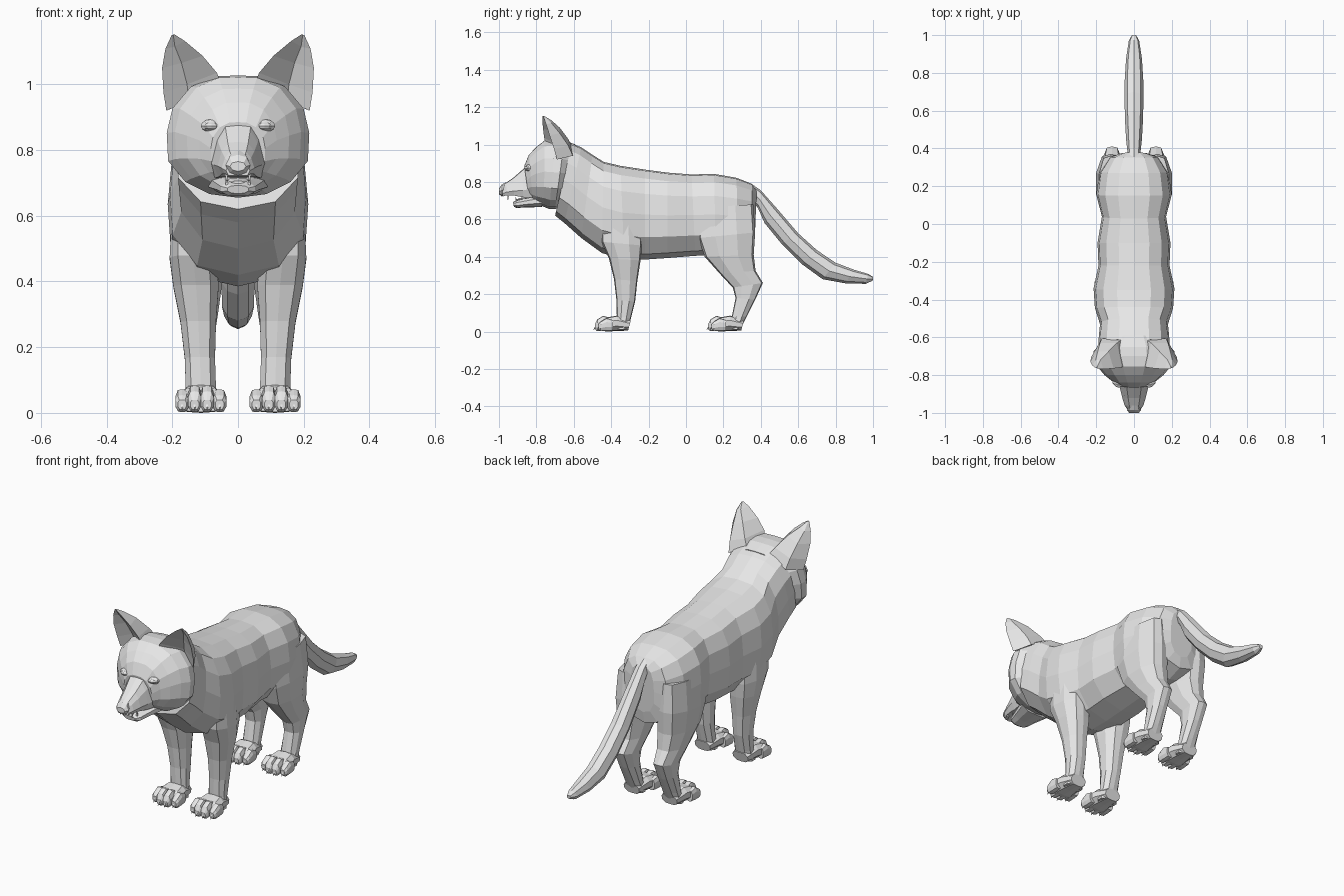
import bpy, bmesh
from mathutils import Vector

fur = bpy.data.materials.new("grey_fur")
fur.diffuse_color = (0.8, 0.8, 0.8, 1)

# Half cross-sections: (width fraction, position from first edge to second edge)
BODY = [(0, 0), (.42, .015), (.76, .1), (.95, .27), (1, .5), (.96, .75), (.6, .94), (0, 1)]
SKULL = [(0, 0), (.3, .005), (.66, .09), (.92, .27), (1, .47), (.98, .7), (.74, .87), (.4, .97), (0, 1)]
LIMB = [(0, 0), (.65, .04), (1, .3), (1, .68), (.6, .96), (0, 1)]
SNOUT = [(0, 0), (.5, .03), (.8, .3), (1, .75), (.8, 1), (0, 1)]
TAIL = [(0, 0), (.7, .12), (1, .5), (.65, .85), (0, 1)]


def finish(name, bm, mirror):
    bmesh.ops.recalc_face_normals(bm, faces=bm.faces)
    me = bpy.data.meshes.new(name)
    bm.to_mesh(me)
    bm.free()
    me.materials.append(fur)
    ob = bpy.data.objects.new(name, me)
    bpy.context.collection.objects.link(ob)
    if mirror:
        ob.modifiers.new("mirror", 'MIRROR').use_mirror_merge = False
    return ob


def skin(bm, rings):
    """Join equal-length rings of points into a capped tube."""
    vs = [[bm.verts.new(p) for p in r] for r in rings]
    n = len(vs[0])
    for a, b in zip(vs, vs[1:]):
        for i in range(n):
            j = (i + 1) % n
            bm.faces.new((a[i], a[j], b[j], b[i]))
    bm.faces.new(vs[0])
    bm.faces.new(vs[-1])


def section(ring, half, xc):
    """Ring = first edge y,z, second edge y,z, half width, optional centre x."""
    y1, z1, y2, z2, w = ring[:5]
    c = ring[5] if len(ring) > 5 else xc
    full = half + [(-f, t) for f, t in half[-2:0:-1]]
    return [(c + f * w, y1 + (y2 - y1) * t, z1 + (z2 - z1) * t) for f, t in full]


def loft(name, rings, half, xc=0, mirror=False):
    bm = bmesh.new()
    skin(bm, [section(r, half, xc) for r in rings])
    return finish(name, bm, mirror)


def cones(name, spikes, mirror=True):
    """Small four-sided spikes: base centre, tip, base radius."""
    bm = bmesh.new()
    for base, tip, r in spikes:
        b, t = Vector(base), Vector(tip)
        u = (t - b).orthogonal().normalized()
        v = (t - b).normalized().cross(u)
        skin(bm, [[b + u * r, b + v * r, b - u * r, b - v * r],
                  [t + d * .001 for d in (u, v, -u, -v)]])
    return finish(name, bm, mirror)


def blob(name, centre, scale, mirror=True):
    bm = bmesh.new()
    bmesh.ops.create_uvsphere(bm, u_segments=10, v_segments=6, radius=1)
    for v in bm.verts:
        v.co = Vector(centre) + Vector(a * b for a, b in zip(v.co, scale))
    return finish(name, bm, mirror)


# Torso and neck
loft("torso", [
    (.378, .755, .368, .50, .07), (.352, .79, .358, .44, .13), (.27, .822, .28, .41, .183),
    (.15, .843, .16, .41, .2), (.03, .84, .05, .405, .17), (-.1, .85, -.1, .393, .193),
    (-.22, .866, -.22, .385, .188), (-.35, .886, -.33, .385, .214), (-.44, .907, -.45, .42, .207),
    (-.50, .945, -.56, .50, .18), (-.56, .985, -.65, .58, .187), (-.61, 1.005, -.70, .62, .19)], BODY)

# Head
loft("skull", [
    (-.59, 1.0, -.66, .67, .165), (-.65, 1.022, -.70, .655, .215), (-.70, 1.027, -.73, .655, .217),
    (-.755, 1.022, -.76, .667, .192), (-.80, .987, -.80, .683, .156),
    (-.84, .945, -.82, .70, .118), (-.865, .885, -.84, .715, .083)], SKULL)
loft("muzzle", [
    (-.82, .915, -.82, .715, .088), (-.875, .865, -.87, .718, .074), (-.92, .825, -.92, .727, .062),
    (-.96, .797, -.96, .728, .05), (-.982, .782, -.98, .722, .036)], SNOUT)
loft("nose", [
    (-.96, .80, -.965, .735, .03), (-.985, .786, -.985, .722, .038), (-1.0, .765, -1.0, .735, .025)], TAIL)
loft("lower_jaw", [
    (-.77, .735, -.77, .665, .09), (-.86, .712, -.86, .664, .064),
    (-.905, .702, -.905, .66, .052), (-.925, .692, -.92, .668, .032)], LIMB)
loft("tongue", [(-.82, .715, -.82, .70, .04), (-.88, .716, -.88, .70, .034), (-.912, .706, -.912, .698, .02)], TAIL)
cones("teeth", [((.036, -.95, .732), (.034, -.952, .70), .007),
                ((.034, -.908, .695), (.036, -.912, .724), .006)])

# Eyes with lids
blob("eyelid", (.081, -.838, .874), (.034, .02, .02))
blob("eyeball", (.081, -.846, .873), (.024, .02, .013))

# Ears: cupped rings of inner edge, two back points, outer edge, hollow
bm = bmesh.new()
skin(bm, [
    [(.05, -.75, 1.0), (.07, -.615, 1.0), (.17, -.605, .94), (.218, -.69, .92), (.15, -.66, .95)],
    [(.064, -.758, 1.035), (.09, -.63, 1.03), (.18, -.63, .995), (.227, -.705, .975), (.155, -.68, 1.0)],
    [(.108, -.765, 1.087), (.135, -.675, 1.09), (.192, -.675, 1.06), (.231, -.73, 1.05), (.172, -.71, 1.065)],
    [(.162, -.768, 1.132), (.178, -.72, 1.13), (.203, -.72, 1.115), (.221, -.748, 1.108), (.192, -.74, 1.115)],
    [(.193, -.766, 1.152), (.195, -.757, 1.152), (.199, -.757, 1.151), (.202, -.763, 1.15), (.197, -.762, 1.15)]])
finish("ear", bm, True)

# Legs: front edge, back edge, half width, centre x
loft("front_leg", [
    (-.46, .64, -.24, .64, .06, .14), (-.452, .48, -.235, .46, .071, .137), (-.412, .39, -.243, .38, .069, .128),
    (-.385, .28, -.26, .27, .054, .121), (-.372, .17, -.272, .16, .046, .116),
    (-.37, .08, -.295, .07, .046, .113), (-.38, .01, -.31, .01, .05, .113)], LIMB, mirror=True)
loft("hind_leg", [
    (.06, .66, .36, .68, .06, .125), (.065, .5, .37, .53, .076, .124), (.1, .40, .362, .41, .072, .119),
    (.18, .31, .372, .325, .058, .117), (.25, .235, .411, .26, .046, .116),
    (.265, .18, .37, .17, .043, .115), (.245, .08, .325, .08, .044, .113),
    (.235, .01, .29, .01, .048, .113)], LIMB, mirror=True)

# Paws with four toes and claws
for name, dy in (("front", 0), ("hind", .605)):
    loft(name + "_paw", [
        (-.295 + dy, .06, -.31 + dy, .005, .045), (-.37 + dy, .085, -.37 + dy, .003, .06),
        (-.42 + dy, .076, -.42 + dy, .0, .07), (-.445 + dy, .06, -.445 + dy, .003, .066)],
        LIMB, .113, True)
    claws = []
    for i in range(4):
        mid = i in (1, 2)
        x, y = .113 + (i - 1.5) * .038, dy - (.018 if mid else 0)
        top = .084 if mid else .072
        loft(f"{name}_toe_{i + 1}", [
            (y - .39, top - .01, y - .39, .005, .018), (y - .425, top, y - .425, .002, .0205),
            (y - .455, top - .018, y - .457, .002, .0205), (y - .469, .04, y - .467, .01, .013)],
            LIMB, x, True)
        claws.append(((x, y - .462, .028), (x, y - .477, .008), .006))
    cones(name + "_claws", claws)

# Tail
loft("tail", [
    (.35, .79, .355, .70, .03), (.40, .755, .385, .66, .036), (.48, .665, .42, .58, .042),
    (.60, .525, .51, .47, .048), (.70, .435, .62, .36, .05), (.80, .368, .73, .28, .049),
    (.90, .33, .85, .258, .042), (.975, .308, .96, .255, .028), (1.0, .292, .998, .272, .012)], TAIL)
